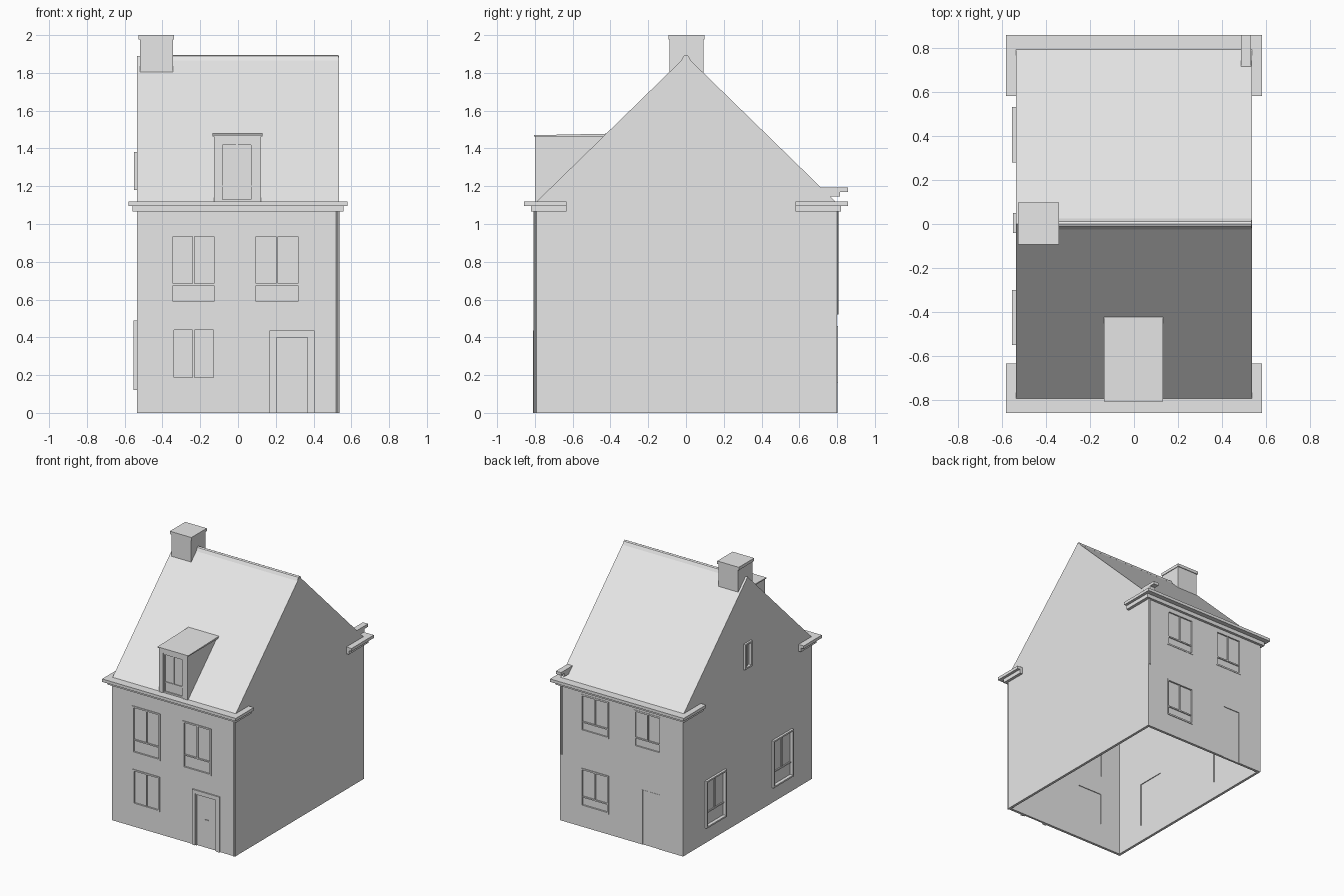
import bpy
import bmesh
from mathutils import Matrix

cube = bpy.data.objects.get("Cube")
if cube:
    bpy.data.objects.remove(cube)

# One plain colour for the whole house
grey = bpy.data.materials.new("plain_grey")
grey.use_nodes = True
COLOUR = (0.8, 0.8, 0.8, 1)
grey.diffuse_color = COLOUR
grey.node_tree.nodes["Principled BSDF"].inputs["Base Color"].default_value = COLOUR

X, Y = 0.535, 0.80            # half width and half depth of the walls
EAVE, RIDGE = 1.11, 1.89      # roof heights
WALL = 0.02


def finish(name, bm):
    bmesh.ops.recalc_face_normals(bm, faces=bm.faces)
    mesh = bpy.data.meshes.new(name)
    bm.to_mesh(mesh)
    bm.free()
    mesh.materials.append(grey)
    obj = bpy.data.objects.new(name, mesh)
    bpy.context.collection.objects.link(obj)
    return obj


def boxes(name, items):
    """One object made of boxes, each (x0, x1, y0, y1, z0, z1)."""
    bm = bmesh.new()
    for x0, x1, y0, y1, z0, z1 in items:
        centre = ((x0 + x1) / 2, (y0 + y1) / 2, (z0 + z1) / 2)
        size = (abs(x1 - x0), abs(y1 - y0), abs(z1 - z0), 1)
        bmesh.ops.create_cube(bm, size=1, matrix=Matrix.Translation(centre) @ Matrix.Diagonal(size))
    return finish(name, bm)


def prism(name, profile, x0, x1):
    """Extrude a (y, z) profile along x."""
    bm = bmesh.new()
    face = bm.faces.new([bm.verts.new((x0, y, z)) for y, z in profile])
    out = bmesh.ops.extrude_face_region(bm, geom=[face])
    moved = [v for v in out["geom"] if isinstance(v, bmesh.types.BMVert)]
    bmesh.ops.translate(bm, verts=moved, vec=(x1 - x0, 0, 0))
    return finish(name, bm)


def cut(target, cutter):
    mod = target.modifiers.new("cut", 'BOOLEAN')
    mod.operation = 'DIFFERENCE'
    mod.solver = 'EXACT'
    mod.object = cutter
    cutter.hide_render = True
    bpy.context.view_layer.objects.active = target
    bpy.ops.object.modifier_apply(modifier=mod.name)
    bpy.data.objects.remove(cutter)


def on_wall(side, u0, u1, z0, z1, d0, d1):
    """Box on a wall: u runs along it, d is the distance outwards."""
    if side == "front":
        return (u0, u1, -Y - d0, -Y - d1, z0, z1)
    if side == "back":
        return (u0, u1, Y + d0, Y + d1, z0, z1)
    return (-X - d0, -X - d1, u0, u1, z0, z1)


def border(side, u0, u1, z0, z1, w, d0, d1, sill=True):
    bars = [on_wall(side, u0, u0 + w, z0, z1, d0, d1),
            on_wall(side, u1 - w, u1, z0, z1, d0, d1),
            on_wall(side, u0 + w, u1 - w, z1 - w, z1, d0, d1)]
    if sill:
        bars.append(on_wall(side, u0 + w, u1 - w, z0, z0 + w, d0, d1))
    return bars


def window(name, side, u0, u1, z0, z1, out, rail=0.28):
    mid, split = (u0 + u1) / 2, z0 + (z1 - z0) * rail
    parts = border(side, u0, u1, z0, z1, 0.012, -WALL, out)
    parts.append(on_wall(side, u0, u1, z0, z1, -0.014, -0.008))
    parts.append(on_wall(side, mid - 0.005, mid + 0.005, split, z1, -0.01, 0))
    if rail:
        parts.append(on_wall(side, u0, u1, split - 0.005, split + 0.005, -0.01, 0))
    boxes(name, parts)


# Wall shell, hollow and open underneath
drop = 0.02
walls = prism("walls", [(-Y, 0), (Y, 0), (Y, EAVE - drop), (0, RIDGE - drop), (-Y, EAVE - drop)], -X, X)
yi = Y - WALL
cut(walls, prism("room_cutter", [(-yi, -1), (yi, -1), (yi, EAVE - 0.04),
                                 (0, RIDGE - 0.05), (-yi, EAVE - 0.04)], -X + WALL, X - WALL))

# Windows: name, side, extent along the wall, height range, projection, rail
WINDOWS = [
    ("front_upper_right_window", "front", -0.357, -0.114, 0.577, 0.947, 0.005, 0.28),
    ("front_upper_left_window", "front", 0.082, 0.33, 0.577, 0.947, 0.005, 0.28),
    ("front_lower_window", "front", -0.352, -0.119, 0.175, 0.45, 0.005, 0),
    ("back_upper_left_window", "back", 0.109, 0.352, 0.75, 1.04, 0.003, 0.25),
    ("back_upper_right_window", "back", -0.344, -0.11, 0.75, 1.04, 0.003, 0.25),
    ("back_lower_window", "back", 0.109, 0.352, 0.16, 0.46, 0.005, 0.25),
    ("side_front_window", "side", -0.55, -0.30, 0.12, 0.49, 0.018, 0.3),
    ("side_back_window", "side", 0.28, 0.53, 0.12, 0.49, 0.018, 0.3),
    ("attic_window", "side", -0.04, 0.05, 1.18, 1.38, 0.015, 0),
]
DOORS = [("front_door", "front", 0.167, 0.405, 0.435, 0.01),
         ("back_door", "back", -0.335, -0.178, 0.43, 0.002)]
holes = [on_wall(s, u0, u1, z0, z1, -0.05, 0.05) for _, s, u0, u1, z0, z1, _, _ in WINDOWS]
holes += [on_wall(s, u0, u1, -0.1, z1, -0.05, 0.05) for _, s, u0, u1, z1, _ in DOORS]
cut(walls, boxes("opening_cutter", holes))
for w in WINDOWS:
    window(*w)

# Doors with frame, leaf, and a small handle on the front one
for name, side, u0, u1, top, out in DOORS:
    boxes(name + "_frame", border(side, u0, u1, 0, top, 0.026 if side == "front" else 0.006, -WALL, out, False))
    boxes(name, [on_wall(side, u0, u1, 0, top, -WALL, -0.004)])
boxes("front_door_handle", [on_wall("front", 0.275, 0.30, 0.215, 0.221, -0.004, 0.003)])
boxes("front_door_inner_trim", border("front", 0.193, 0.379, 0, 0.409, 0.01, -0.01, 0.004, False))

# Roof slopes and ridge cap
prism("roof", [(-Y, EAVE), (0, RIDGE), (Y, EAVE), (Y, EAVE - drop), (0, RIDGE - drop),
               (-Y, EAVE - drop)], -X, X)
prism("ridge_cap", [(-0.025, RIDGE - 0.024), (-0.012, RIDGE), (0, RIDGE + 0.006),
                    (0.012, RIDGE), (0.025, RIDGE - 0.024)], -0.345, 0.533)

# Two-step cornices with short returns around each corner
for name, s, end in (("front_cornice", -1, 0.632), ("back_cornice", 1, 0.58)):
    steps = []
    for hx, hy, z0, z1 in ((0.58, 0.857, 1.095, 1.118), (0.558, 0.82, 1.065, 1.095)):
        steps.append((-hx, hx, s * (Y - 0.01), s * hy, z0, z1))
        for m in (-1, 1):
            steps.append((m * (X - 0.005), m * hx, s * end, s * (Y - 0.01), z0, z1))
    boxes(name, steps)

# Dormer body, jambs, sash and flat top
slope = (RIDGE - EAVE) / Y
back_y = (1.465 - RIDGE) / slope
prism("dormer_body", [(-0.785, 1.11), (-0.785, 1.465), (back_y, 1.465), (-0.76, 1.11)], -0.128, 0.122)
jambs = [(-0.128, -0.093, -0.80, -0.78, 1.115, 1.465),
         (0.082, 0.122, -0.80, -0.78, 1.115, 1.465),
         (-0.093, 0.082, -0.80, -0.78, 1.43, 1.465)]
boxes("dormer_frame", jambs)
sash = border("front", -0.093, 0.082, 1.118, 1.43, 0.012, -0.02, -0.006)
sash.append(on_wall("front", -0.01, 0.0, 1.2, 1.43, -0.02, -0.009))
sash.append(on_wall("front", -0.093, 0.082, 1.195, 1.205, -0.02, -0.009))
boxes("dormer_window", sash)
prism("dormer_roof", [(-0.806, 1.463), (-0.806, 1.47), (-0.42, 1.478), (-0.42, 1.463)], -0.135, 0.131)

# Chimney and its cap
boxes("chimney", [(-0.518, -0.345, -0.088, 0.092, 1.75, 1.98)])
boxes("chimney_cap", [(-0.527, -0.34, -0.093, 0.098, 1.977, 2.0)])

# Stepped bracket over the back eave
boxes("back_bracket", [(0.485, 0.53, 0.715, 0.857, 1.17, 1.193),
                       (0.485, 0.53, 0.72, 0.815, 1.145, 1.17)])


# Downpipes
def pipe(name, x, y, z0, z1):
    bm = bmesh.new()
    bmesh.ops.create_cone(bm, cap_ends=True, segments=10, radius1=0.01, radius2=0.01, depth=z1 - z0,
                          matrix=Matrix.Translation((x, y, (z0 + z1) / 2)))
    finish(name, bm)


pipe("front_downpipe", 0.528, -0.797, 0, 1.07)
pipe("back_downpipe", 0.522, 0.797, 0.52, 1.07)
